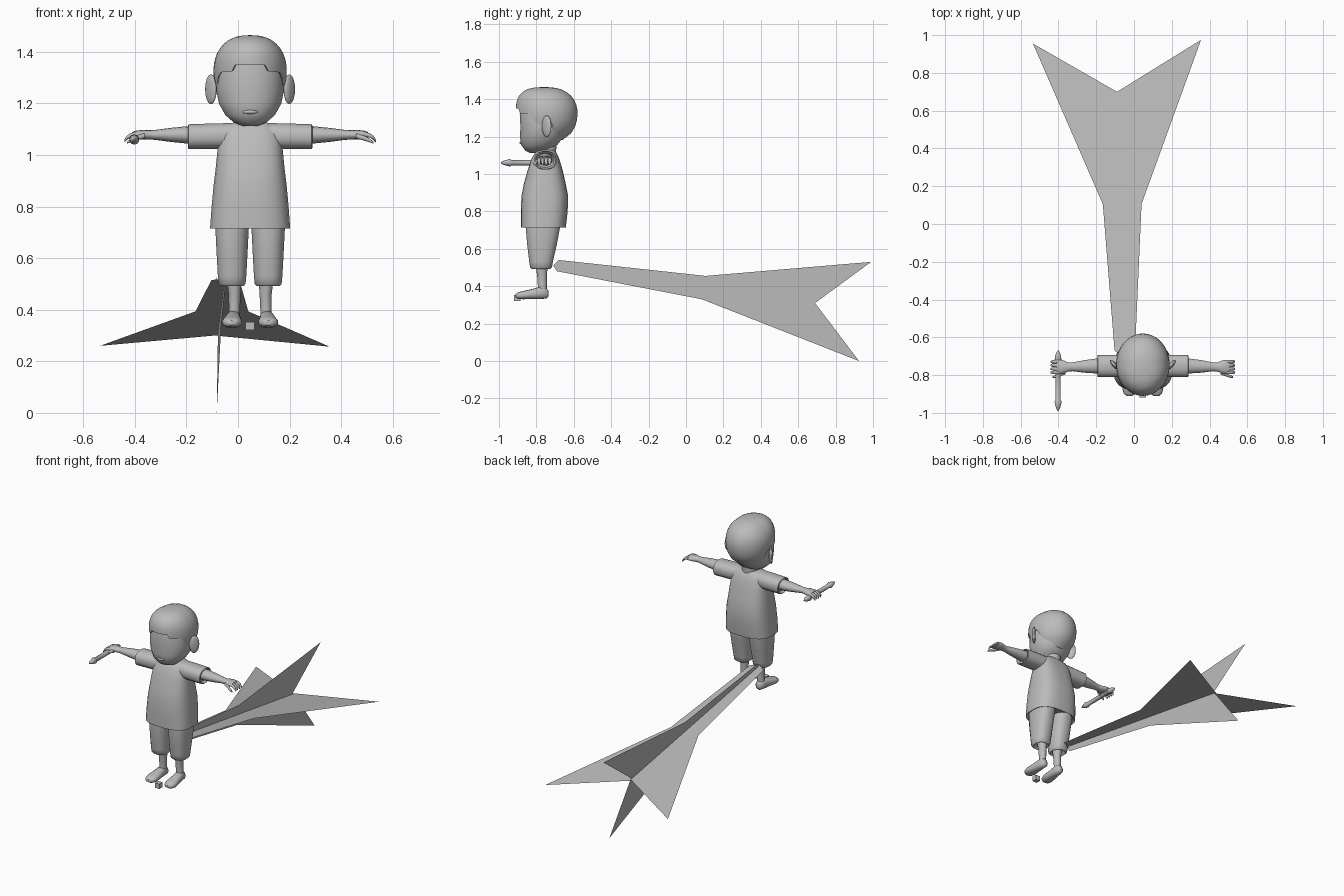
import bpy, bmesh, math
from mathutils import Vector

CX = 0.047  # sideways centre of the figure
grey = bpy.data.materials.new("plain_grey")
grey.diffuse_color = (0.5, 0.5, 0.5, 1)


def finish(name, bm, angle=50, fix=True):
    if fix:
        bmesh.ops.recalc_face_normals(bm, faces=bm.faces[:])
    me = bpy.data.meshes.new(name)
    bm.to_mesh(me)
    bm.free()
    me.materials.append(grey)
    ob = bpy.data.objects.new(name, me)
    bpy.context.collection.objects.link(ob)
    if angle:
        bpy.ops.object.select_all(action='DESELECT')
        ob.select_set(True)
        bpy.context.view_layer.objects.active = ob
        bpy.ops.object.shade_smooth_by_angle(angle=math.radians(angle))
    return ob


def spow(v, e):
    return math.copysign(abs(v) ** (2 / e), v)


def tube(name, axis, stations, n=16, e=2.0, s=1, angle=50):
    """Loft rounded rings (x, y, z, radius_a, radius_b) across the given axis."""
    a_ax, b_ax = [i for i in range(3) if i != axis]
    bm = bmesh.new()
    rings = []
    for x, y, z, ra, rb in stations:
        ring = []
        for k in range(n):
            t = 2 * math.pi * (k + 0.5) / n
            p = Vector((x, y, z))
            p[a_ax] += ra * spow(math.cos(t), e)
            p[b_ax] += rb * spow(math.sin(t), e)
            p.x = CX + s * p.x
            ring.append(bm.verts.new(p))
        rings.append(ring)
    for r0, r1 in zip(rings, rings[1:]):
        for k in range(n):
            bm.faces.new((r0[k], r0[(k + 1) % n], r1[(k + 1) % n], r1[k]))
    bm.faces.new(rings[0])
    bm.faces.new(rings[-1])
    return finish(name, bm, angle)


def ball(name, loc, scale, rot_z=0):
    bm = bmesh.new()
    bmesh.ops.create_uvsphere(bm, u_segments=14, v_segments=8, radius=1)
    c, s = math.cos(rot_z), math.sin(rot_z)
    for v in bm.verts:
        x, y, z = (v.co[i] * scale[i] for i in range(3))
        v.co = (CX + loc[0] + c * x - s * y, loc[1] + s * x + c * y, loc[2] + z)
    return finish(name, bm, 60)


# Head, mouth and neck
tube("face", 2, [(0, -.80, 1.113, .03, .035), (0, -.80, 1.125, .062, .06),
                 (0, -.785, 1.155, .097, .097), (0, -.77, 1.20, .122, .119),
                 (0, -.765, 1.25, .132, .121), (0, -.762, 1.32, .131, .128),
                 (0, -.75, 1.40, .115, .12)], 24, 2.2)
ball("mouth", (0, -.876, 1.167), (.032, .014, .009))
tube("neck", 2, [(0, -.74, 1.08, .05, .045), (0, -.74, 1.20, .05, .05)])

# Hair cap whose lower rim follows the fringe, sideburns and nape
RIM = [(0, 1.35), (24, 1.35), (28, 1.325), (55, 1.32), (62, 1.30), (70, 1.262),
       (78, 1.265), (86, 1.30), (98, 1.29), (108, 1.215), (130, 1.185), (180, 1.18)]


def rim_height(deg):
    for (a0, z0), (a1, z1) in zip(RIM, RIM[1:]):
        if deg <= a1:
            return z0 + (z1 - z0) * (deg - a0) / (a1 - a0)
    return RIM[-1][1]


bm = bmesh.new()
N, M, ZC, H = 60, 12, 1.325, .14
top = bm.verts.new((CX, -.745, ZC + H))
cols = []
for k in range(N):
    a = 2 * math.pi * k / N
    deg = abs((math.degrees(a) + 180) % 360 - 180)
    e_top = 2.2 + 0.8 * max(0, math.cos(a))
    drop = ZC + H - rim_height(deg)
    col = []
    for j in range(1, M + 1):
        z = ZC + H - drop * (j / M) ** 1.6
        u = min(1, abs(z - ZC) / (H if z > ZC else .162))
        e = e_top if z > ZC else 2.2
        r = (1 - u ** e) ** (1 / e)
        col.append(bm.verts.new((CX + .142 * r * math.sin(a), -.745 - .165 * r * math.cos(a), z)))
    # rim turned inward gives the hair its thickness
    p = col[-1].co
    col.append(bm.verts.new((CX + (p.x - CX) * .88, -.745 + (p.y + .745) * .84, p.z + .006)))
    cols.append(col)
for k in range(N):
    c0, c1 = cols[k], cols[(k + 1) % N]
    bm.faces.new((top, c0[0], c1[0]))
    for j in range(M):
        bm.faces.new((c0[j], c0[j + 1], c1[j + 1], c1[j]))
finish("hair", bm, 50)

# Shirt body with a recessed hem
tube("shirt", 2, [(0, -.763, .735, .13, .10), (0, -.763, .717, .15, .117),
                  (0, -.763, .715, .156, .121), (0, -.758, .80, .150, .126),
                  (0, -.755, .885, .142, .125), (0, -.755, .95, .134, .112),
                  (0, -.753, 1.02, .127, .094), (0, -.752, 1.08, .118, .075),
                  (0, -.75, 1.112, .10, .058), (0, -.75, 1.128, .06, .045)], 28, 2.8)

for s, side in ((-1, "left"), (1, "right")):
    # Ear
    ball(side + "_ear", (s * .152, -.745, 1.255), (.012, .032, .058), -s * math.radians(40))
    # Sleeve and arm
    tube(side + "_sleeve", 0, [(.06, -.752, 1.075, .058, .050), (.15, -.752, 1.073, .060, .050),
                               (.238, -.752, 1.071, .060, .049), (.241, -.752, 1.071, .054, .044),
                               (.225, -.752, 1.071, .045, .036)], 16, 2.4, s)
    tube(side + "_arm", 0, [(.20, -.752, 1.078, .040, .034), (.25, -.752, 1.078, .040, .033),
                            (.31, -.754, 1.078, .034, .027), (.37, -.756, 1.078, .024, .019),
                            (.395, -.757, 1.078, .024, .018), (.42, -.757, 1.079, .036, .018),
                            (.445, -.757, 1.078, .039, .016), (.458, -.757, 1.077, .034, .012)],
         14, 2, s)
    # Curled fingers and thumb
    for i in range(4):
        y = -.786 + i * .019
        tube(f"{side}_finger_{i + 1}", 0, [(.445, y, 1.080, .010, .010), (.465, y, 1.076, .010, .009),
                                           (.480, y, 1.065, .009, .009), (.488, y, 1.053, .005, .006)],
             8, 2, s)
    tube(side + "_thumb", 0, [(.41, -.785, 1.074, .012, .011), (.44, -.798, 1.066, .010, .010),
                              (.465, -.808, 1.056, .008, .008), (.478, -.810, 1.048, .004, .004)],
         8, 2, s)
    # Trouser leg with a gathered cuff
    tube(side + "_trouser_leg", 2, [(.066, -.77, .515, .03, .03), (.070, -.775, .492, .045, .05),
                                    (.070, -.775, .500, .053, .059), (.070, -.775, .53, .056, .064),
                                    (.070, -.77, .62, .061, .08), (.070, -.765, .72, .066, .094),
                                    (.068, -.76, .78, .066, .094)], 16, 2.5, s)
    # Shin and shoe
    tube(side + "_shin", 2, [(.064, -.768, .36, .024, .026), (.061, -.768, .40, .022, .024),
                             (.060, -.77, .46, .024, .026), (.062, -.772, .52, .030, .034)], 14, 2, s)
    tube(side + "_shoe", 1, [(.062, -.735, .360, .012, .014), (.063, -.745, .362, .024, .028),
                             (.065, -.78, .364, .028, .033), (.068, -.83, .357, .034, .026),
                             (.070, -.872, .352, .039, .022), (.071, -.898, .350, .031, .018),
                             (.071, -.911, .349, .014, .009)], 14, 2.3, s)

# Pen held in one hand
tube("pen", 1, [(-.449, y, 1.06, r, r) for y, r in
                ((-.99, .003), (-.972, .012), (-.94, .020), (-.932, .014), (-.73, .014),
                 (-.722, .020), (-.69, .014), (-.67, .004))], 10)

# Small block between the toes
bm = bmesh.new()
bmesh.ops.create_cube(bm, size=1)
for v in bm.verts:
    v.co = (CX + v.co.x * .034, -.902 + v.co.y * .034, .337 + v.co.z * .032)
finish("small_block", bm, 0)


# Two crossed flat fins, each an arrow tail of three faces
def fin(name, pts):
    bm = bmesh.new()
    vs = [bm.verts.new(p) for p in pts]
    tip, a0, a1, a2, notch, b2, b1, b0 = vs
    for f in ((tip, a0, a1, b1, b0), (a1, a2, notch), (a1, notch, b1), (b1, notch, b2)):
        bm.faces.new(f)
    finish(name, bm, 0, False)


fin("level_fin", [(x, y, .41 - .157 * y) for x, y in
                  ((-.048, -.71), (.005, -.68), (.04, .105), (.355, .975),
                   (-.09, .70), (-.535, .955), (-.165, .105), (-.103, -.67))])
fin("upright_fin", [(-.064 - .02 * y, y, z) for y, z in
                    ((-.71, .51), (-.68, .54), (.105, .455), (.99, .53),
                     (.69, .31), (.925, 0), (.085, .33), (-.69, .48))])
